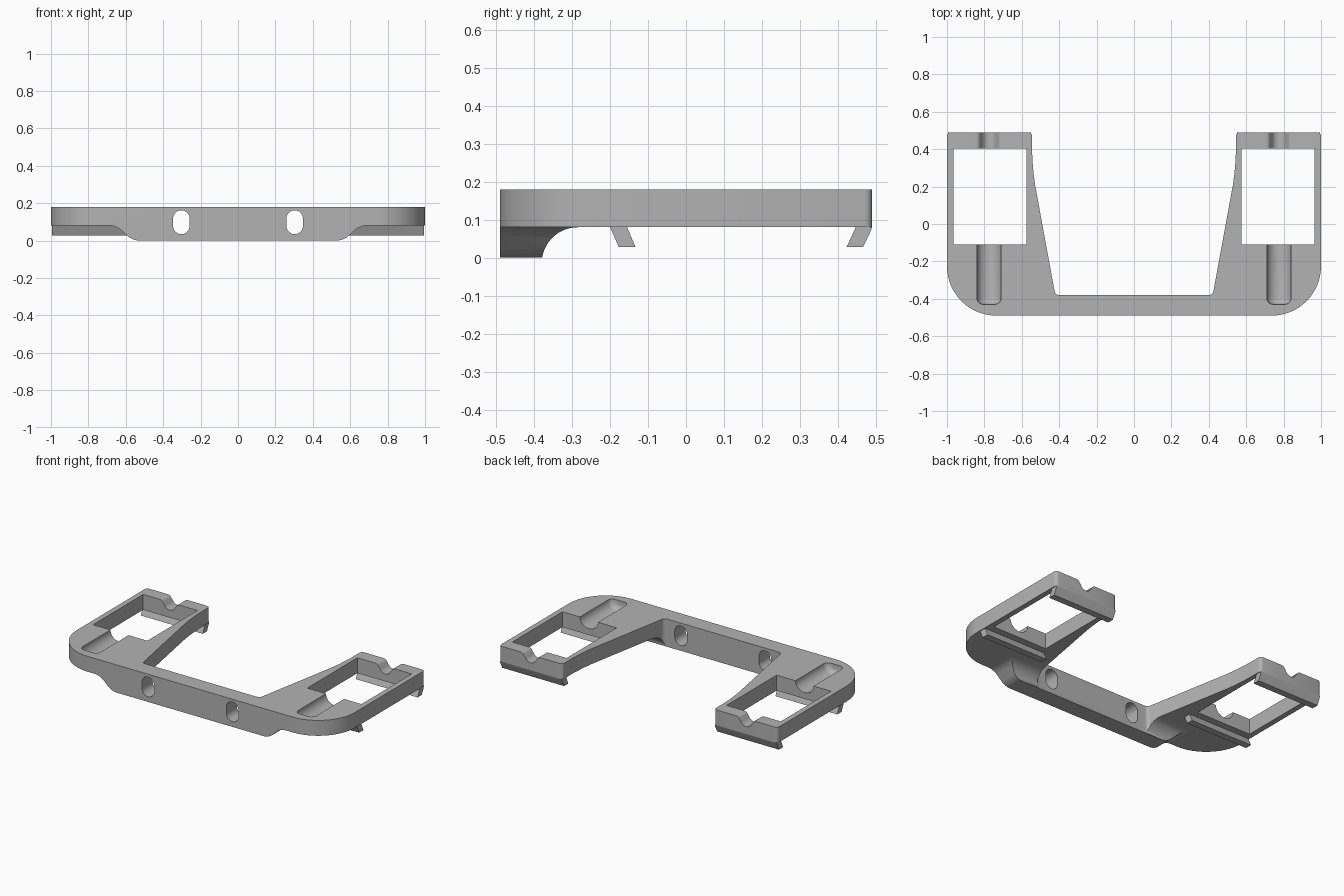
import bpy, bmesh, math
from mathutils import Vector

if "Cube" in bpy.data.objects:
    bpy.data.objects.remove(bpy.data.objects["Cube"])

grey = bpy.data.materials.new("neutral_grey")
GREY = (0.45, 0.45, 0.45, 1)
grey.diffuse_color = GREY
grey.use_nodes = True
grey.node_tree.nodes["Principled BSDF"].inputs["Base Color"].default_value = GREY

TOP, UNDER = 0.18, 0.08


def arc(cx, cy, rx, ry, a0, a1, n=8):
    steps = [math.radians(a0 + (a1 - a0) * i / n) for i in range(n + 1)]
    return [(cx + rx * math.cos(a), cy + ry * math.sin(a)) for a in steps]


def mirrored(half):
    return half + [(-x, y) for x, y in reversed(half)]


def prism(name, profile, axis, lo, hi):
    """Extrude a 2D profile along an axis; profile is (y,z), (x,z) or (x,y)."""
    def place(p, t):
        return {"X": (t, *p), "Y": (p[0], t, p[1]), "Z": (*p, t)}[axis]
    bm = bmesh.new()
    face = bm.faces.new([bm.verts.new(place(p, lo)) for p in profile])
    new = bmesh.ops.extrude_face_region(bm, geom=[face])["geom"]
    shift = Vector(place((0, 0), hi - lo))
    bmesh.ops.translate(bm, vec=shift, verts=[g for g in new if isinstance(g, bmesh.types.BMVert)])
    bmesh.ops.recalc_face_normals(bm, faces=bm.faces)
    mesh = bpy.data.meshes.new(name)
    bm.to_mesh(mesh)
    bm.free()
    mesh.materials.append(grey)
    obj = bpy.data.objects.new(name, mesh)
    bpy.context.collection.objects.link(obj)
    return obj


def select(obj):
    bpy.ops.object.select_all(action="DESELECT")
    obj.select_set(True)
    bpy.context.view_layer.objects.active = obj


def combine(target, tool, operation):
    tool.hide_render = True
    mod = target.modifiers.new(operation.lower(), "BOOLEAN")
    mod.operation, mod.solver, mod.object = operation, "EXACT", tool
    select(target)
    bpy.ops.object.modifier_apply(modifier=mod.name)
    bpy.data.objects.remove(tool)


def rect(x0, x1, y0, y1):
    return [(x0, y0), (x1, y0), (x1, y1), (x0, y1)]


# Plan outline: crossbar with two rearward arms
plan = (arc(0.735, -0.225, 0.265, 0.265, -90, 0, 20)
        + arc(0.98, 0.47, 0.02, 0.02, 0, 90, 4)
        + arc(0.565, 0.47, 0.02, 0.02, 90, 180, 4)
        + [(0.545, 0.39), (0.542, 0.33), (0.537, 0.27), (0.529, 0.21)]
        + arc(0.4, -0.355, 0.025, 0.025, -10, -90, 5))
frame = prism("frame", mirrored(plan), "Z", 0, TOP)

# Front silhouette: the deep middle sweeps up to the thin ends
sweep = (arc(0.525, 0.1, 0.1, 0.1, -90, -50)
         + arc(0.69, -0.02, 0.1, 0.1, 130, 90)
         + [(1.1, UNDER), (1.1, 0.3)])
combine(frame, prism("front_shape", mirrored(sweep), "Y", -0.6, 0.6), "INTERSECT")

# Side silhouette: concave fillet behind the crossbar
side = ([(-0.6, 0.3), (-0.6, 0), (-0.38, 0)]
        + arc(-0.285, -0.015, 0.095, 0.095, 170, 90, 12)
        + [(0.6, UNDER), (0.6, 0.3)])
combine(frame, prism("side_shape", side, "X", -1.2, 1.2), "INTERSECT")

for s in (-1, 1):
    # Rectangular window in each arm
    cx = s * 0.77
    combine(frame, prism("window", rect(cx - 0.195, cx + 0.195, -0.11, 0.405), "Z", -0.1, 0.3), "DIFFERENCE")

    # Round-bottomed groove with a rounded closed end
    gx = s * 0.775
    profile = arc(gx, TOP, 0.065, 0.06, 180, 360, 20) + [(gx + 0.065, 0.25), (gx - 0.065, 0.25)]
    groove = prism("groove", profile, "Y", -0.43, -0.05)
    bm = bmesh.new()
    bm.from_mesh(groove.data)
    rim = [e for e in bm.edges if all(v.co.y < -0.42 and v.co.z < 0.24 for v in e.verts)
           or (all(v.co.y < -0.42 for v in e.verts) and abs(e.verts[0].co.x - e.verts[1].co.x) < 0.01)]
    bmesh.ops.bevel(bm, geom=rim, offset=0.035, segments=5, profile=0.5, affect="EDGES", clamp_overlap=True)
    bm.to_mesh(groove.data)
    bm.free()
    combine(frame, groove, "DIFFERENCE")

    # Rear notch with softened shoulders
    notch = ([(gx - 0.07, 0.25)]
             + arc(gx - 0.07, TOP - 0.025, 0.025, 0.025, 90, 20, 5)
             + arc(gx, TOP - 0.01, 0.042, 0.042, 200, 340, 12)
             + arc(gx + 0.07, TOP - 0.025, 0.025, 0.025, 160, 90, 5)
             + [(gx + 0.07, 0.25)])
    combine(frame, prism("notch", notch, "Y", 0.38, 0.6), "DIFFERENCE")

    # Upright slot through the crossbar
    sx = s * 0.303
    slot = arc(sx, 0.118, 0.044, 0.044, 0, 180, 14) + arc(sx, 0.078, 0.044, 0.044, 180, 360, 14)
    combine(frame, prism("slot", slot, "Y", -0.6, -0.3), "DIFFERENCE")

# Slanted clips under each arm
front_clip = [(-0.2, UNDER), (-0.177, 0.028), (-0.133, 0.028), (-0.155, UNDER)]
rear_clip = [(0.49, UNDER), (0.483, 0.062), (0.466, 0.028), (0.423, 0.028), (0.447, UNDER)]
parts = [frame]
for side_name, s in (("left", 1), ("right", -1)):
    lo, hi = sorted((s * 0.55, s * 0.995))
    parts.append(prism(side_name + "_front_clip", front_clip, "X", lo, hi))
    parts.append(prism(side_name + "_rear_clip", rear_clip, "X", lo, hi))

for part in parts:
    select(part)
    bpy.ops.object.shade_smooth_by_angle(angle=math.radians(30))
